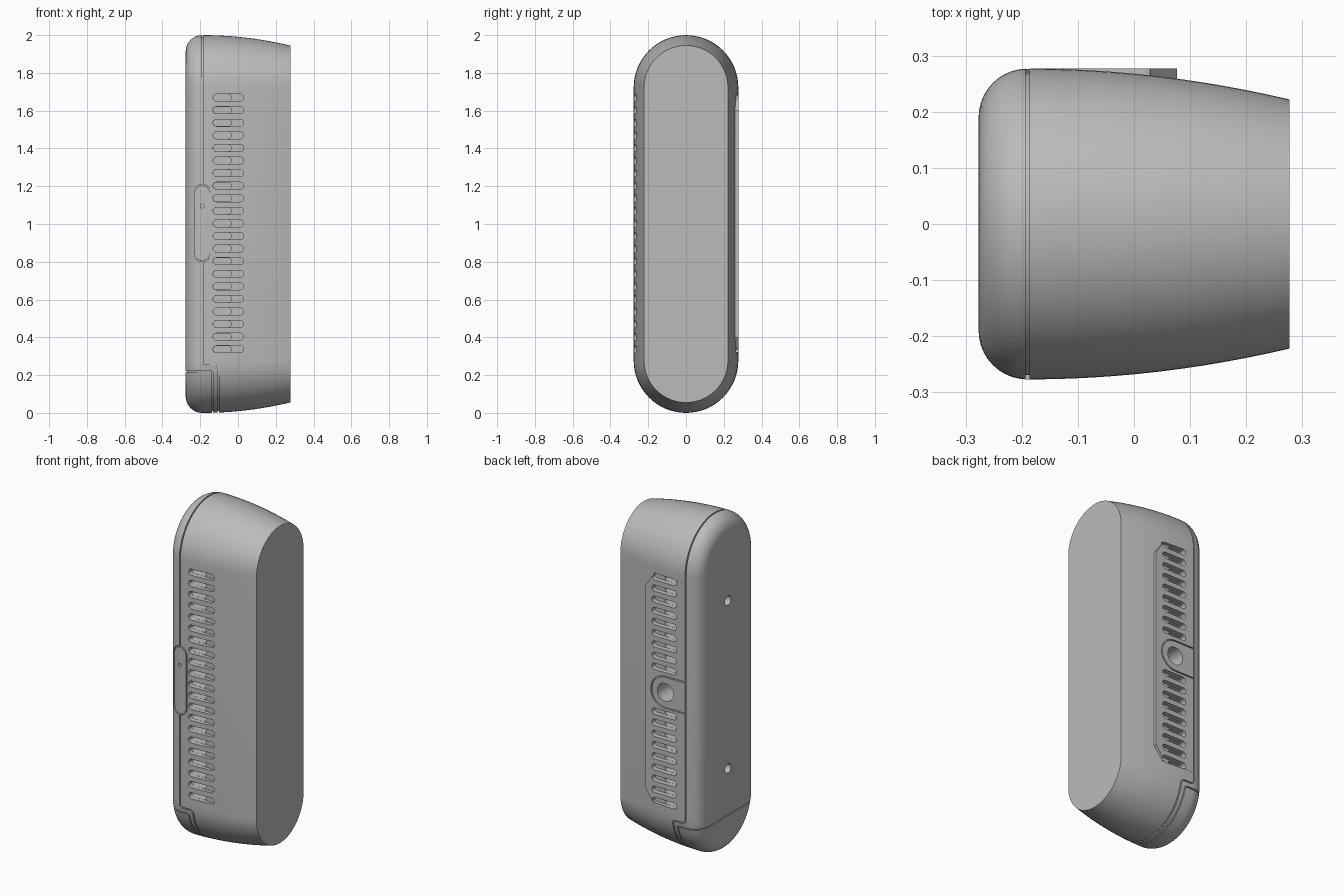
import bpy, bmesh, math
from mathutils import Vector

if "Cube" in bpy.data.objects:
    bpy.data.objects.remove(bpy.data.objects["Cube"])

HALF = 0.723          # half length of the straight part of the stadium section
FILLET = 0.087
helpers = []


def new_object(name, bm):
    bmesh.ops.recalc_face_normals(bm, faces=bm.faces)
    me = bpy.data.meshes.new(name)
    bm.to_mesh(me)
    bm.free()
    ob = bpy.data.objects.new(name, me)
    bpy.context.collection.objects.link(ob)
    return ob


def housing(name, inset=0.0, x_end=0.277):
    """Stadium section lofted along x: filleted wall side, tapered front side."""
    f = FILLET - inset
    stations = []
    for i in range(11):
        a = math.pi / 2 * (1 - i / 10)
        stations.append((-0.19 - f * math.sin(a), 0.19 + f * math.cos(a)))
    for i in range(1, 13):
        t = i / 12
        stations.append((-0.19 + (x_end + 0.19) * t, 0.277 - inset - 0.055 * t * t))
    bm = bmesh.new()
    rings = []
    for x, r in stations:
        ring = []
        for side in (1, -1):
            for k in range(33):
                a = math.pi * k / 32
                ring.append(bm.verts.new((x, side * r * math.cos(a),
                                          1 + side * (HALF + r * math.sin(a)))))
        rings.append(ring)
    n = len(rings[0])
    for a, b in zip(rings, rings[1:]):
        for k in range(n):
            bm.faces.new((a[k], a[(k + 1) % n], b[(k + 1) % n], b[k]))
    bm.faces.new(rings[0])
    bm.faces.new(rings[-1])
    return new_object(name, bm)


def prisms(name, outlines, lo, hi, axis="y"):
    """Extrude closed outlines (u, z) along y or x."""
    bm = bmesh.new()
    for pts in outlines:
        ends = []
        for d in (lo, hi):
            ends.append([bm.verts.new((u, d, z) if axis == "y" else (d, u, z)) for u, z in pts])
        bm.faces.new(ends[0])
        bm.faces.new(ends[1][::-1])
        n = len(pts)
        for k in range(n):
            bm.faces.new((ends[0][k], ends[0][(k + 1) % n], ends[1][(k + 1) % n], ends[1][k]))
    ob = new_object(name, bm)
    ob.hide_render = True
    helpers.append(ob)
    return ob


def arc(u, z, r, start, stop, n):
    return [(u + r * math.cos(math.radians(start + (stop - start) * k / n)),
             z + r * math.sin(math.radians(start + (stop - start) * k / n))) for k in range(n + 1)]


def circle(u, z, r, n=32):
    return arc(u, z, r, 0, 360, n)[:-1]


def slot(u0, u1, z, r):
    return arc(u0 + r, z, r, 90, 270, 10) + arc(u1 - r, z, r, -90, 90, 10)


def capsule(u, z0, z1, r):
    return arc(u, z1 - r, r, 0, 180, 16) + arc(u, z0 + r, r, 180, 360, 16)


def ribbon(path, w):
    """Outline of a mitred strip of width w along an open path."""
    p = [Vector(q) for q in path]
    left, right = [], []
    for i, q in enumerate(p):
        d0 = (q - p[max(i - 1, 0)]) if i else (p[1] - q)
        d1 = (p[i + 1] - q) if i + 1 < len(p) else d0
        n0, n1 = [Vector((-d.y, d.x)).normalized() for d in (d0, d1)]
        m = (n0 + n1).normalized()
        m *= w / 2 / m.dot(n0)
        left.append(tuple(q + m))
        right.append(tuple(q - m))
    return left + right[::-1]


def boolean(ob, other, op="DIFFERENCE"):
    mod = ob.modifiers.new("bool", "BOOLEAN")
    mod.operation = op
    mod.solver = "EXACT"
    mod.object = other
    bpy.context.view_layer.objects.active = ob
    bpy.ops.object.modifier_apply(modifier=mod.name)


body = housing("housing")
core = housing("groove_depth_core", inset=0.008, x_end=0.3)
helpers.append(core)

# flat raised pad on the back
pad = prisms("back_pad", [[(-0.184, 0.32), (0.02, 0.32), (0.077, 0.40),
                           (0.077, 1.60), (0.02, 1.68), (-0.184, 1.68)]], 0.15, 0.2775)
boolean(body, pad, "UNION")

# vent slots on front and back: shallow full slot plus deeper opening
heights = [0.337 + 0.0666 * i for i in range(21)]
back_heights = [z for z in heights if abs(z - 1.0) > 0.11]
for tag, zs, shallow, deep in (("front", heights, (-0.4, -0.248), (-0.4, -0.18)),
                               ("back", back_heights, (0.248, 0.4), (0.18, 0.4))):
    boolean(body, prisms(tag + "_vents", [slot(-0.132, 0.03, z, 0.0185) for z in zs], *shallow))
    boolean(body, prisms(tag + "_vents_deep", [slot(-0.1315, -0.035, z, 0.018) for z in zs], *deep))

# parting seam and bottom cap grooves
seam_path = ([(-0.19, 2.2)] + arc(-0.17, 0.27, 0.02, 180, 270, 5)
             + arc(-0.125, 0.23, 0.02, 90, 0, 5) + [(-0.105, -0.2)])
cap_path = [(-0.4, 0.22)] + arc(-0.145, 0.21, 0.01, 90, 0, 4) + [(-0.135, -0.2)]
seams = prisms("seams", [ribbon(seam_path, 0.007), ribbon(cap_path, 0.006)], -0.5, 0.5)
boolean(seams, prisms("button_gap", [capsule(-0.19, 0.803, 1.207, 0.0445)], -0.6, -0.05))
boolean(seams, core)
boolean(body, seams)

# button outline on the front
button = prisms("button_outline", [capsule(-0.19, 0.80, 1.21, 0.047)], -0.5, -0.05)
boolean(button, prisms("button_inner", [capsule(-0.19, 0.806, 1.204, 0.041)], -0.6, 0.0))
boolean(button, core)
boolean(body, button)
boolean(body, prisms("pinhole", [circle(-0.19, 1.095, 0.01, 16)], -0.4, -0.25))

# mount outline and threaded hole on the back
mount_path = [(-0.195, 1.093)] + arc(-0.058, 1.0, 0.093, 90, -90, 24) + [(-0.195, 0.907)]
boolean(body, prisms("mount_outline", [ribbon(mount_path, 0.007)], 0.266, 0.4))
boolean(body, prisms("mount_hole", [circle(-0.058, 1.0, 0.053)], 0.15, 0.4))

# two wall holes on the flat side
boolean(body, prisms("wall_holes", [circle(0, 0.5, 0.028), circle(0, 1.5, 0.028)],
                     -0.4, -0.22, axis="x"))

for ob in helpers:
    bpy.data.objects.remove(ob, do_unlink=True)

# single grey finish
grey = bpy.data.materials.new("grey_plastic")
grey.diffuse_color = (0.5, 0.5, 0.5, 1)
grey.use_nodes = True
grey.node_tree.nodes["Principled BSDF"].inputs["Base Color"].default_value = grey.diffuse_color
body.data.materials.clear()
body.data.materials.append(grey)
for poly in body.data.polygons:
    poly.material_index = 0
for o in bpy.context.selected_objects:
    o.select_set(False)
body.select_set(True)
bpy.context.view_layer.objects.active = body
bpy.ops.object.shade_smooth_by_angle(angle=math.radians(30))
